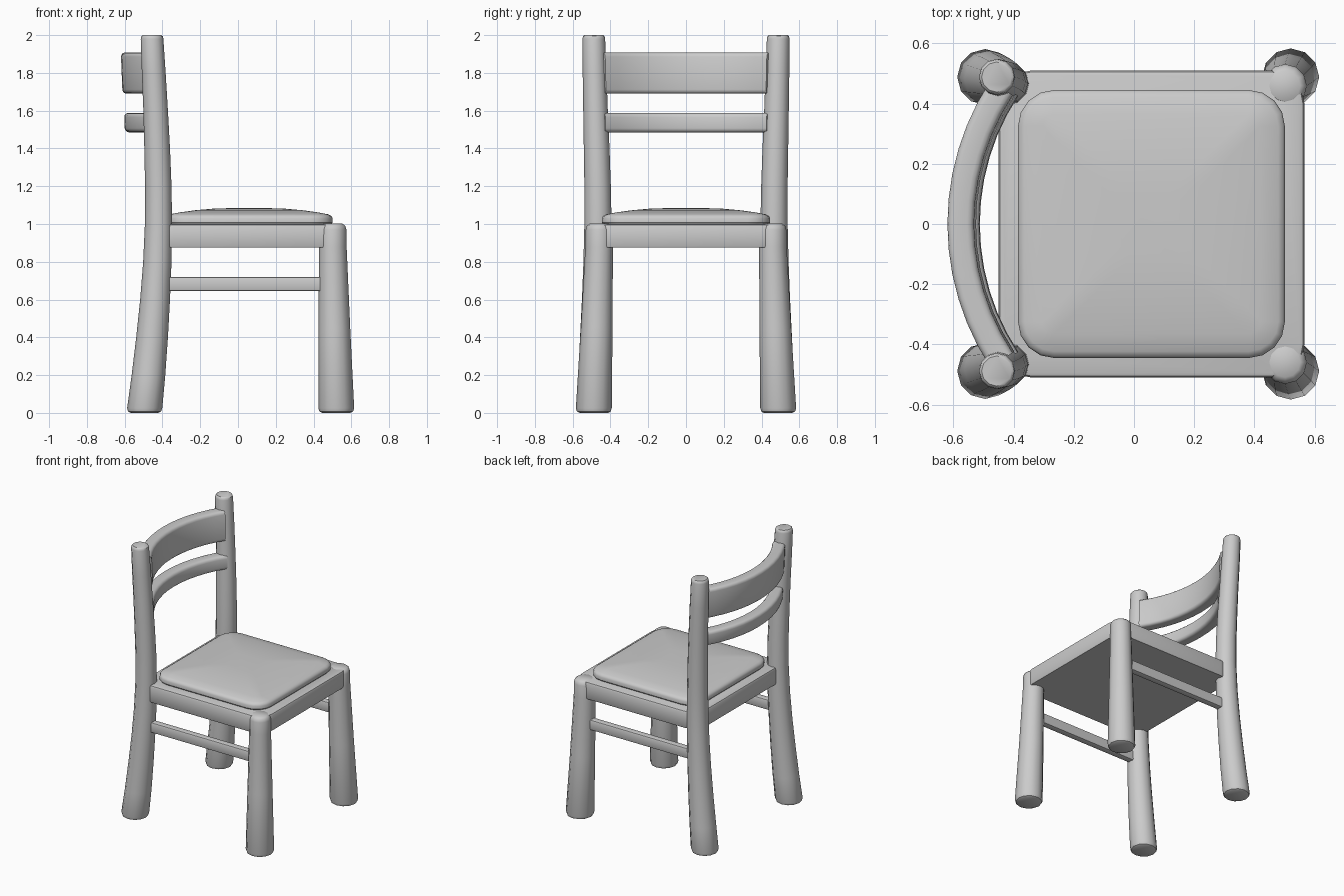
import bpy, bmesh, math
from mathutils import Vector

if "Cube" in bpy.data.objects:
    bpy.data.objects.remove(bpy.data.objects["Cube"])


def loft(name, rings, angle=35):
    """Skin a list of equal-sized closed rings and cap both ends."""
    bm = bmesh.new()
    loops = [[bm.verts.new(p) for p in ring] for ring in rings]
    n = len(loops[0])
    for a, b in zip(loops, loops[1:]):
        for i in range(n):
            j = (i + 1) % n
            bm.faces.new((a[i], a[j], b[j], b[i]))
    bm.faces.new(loops[0][::-1])
    bm.faces.new(loops[-1])
    bmesh.ops.recalc_face_normals(bm, faces=bm.faces)
    mesh = bpy.data.meshes.new(name)
    bm.to_mesh(mesh)
    bm.free()
    ob = bpy.data.objects.new(name, mesh)
    bpy.context.collection.objects.link(ob)
    bpy.ops.object.select_all(action='DESELECT')
    ob.select_set(True)
    bpy.context.view_layer.objects.active = ob
    bpy.ops.object.shade_smooth_by_angle(angle=math.radians(angle))
    return ob


def rounded_rect(hx, hy, r, steps=4):
    """2D outline of a rectangle with rounded corners."""
    pts = []
    for k, (sx, sy) in enumerate(((1, 1), (-1, 1), (-1, -1), (1, -1))):
        for s in range(steps + 1):
            a = (k + s / steps) * math.pi / 2
            pts.append((sx * (hx - r) + r * math.cos(a),
                        sy * (hy - r) + r * math.sin(a)))
    return pts


def slab(name, cx, hx, hy, r, profile):
    """Horizontal rounded slab from (inset, z) profile pairs."""
    loft(name, [[(cx + x, y, z) for x, y in
                 rounded_rect(hx - d, hy - d, max(r - d, 0.04))]
                for d, z in profile])


def leg(name, sections, side, sides=12):
    """Turned leg from (x, y, z, radius) sections."""
    rings = []
    for x, y, z, r in sections:
        rings.append([(x + r * math.cos(2 * math.pi * i / sides),
                       side * y + r * math.sin(2 * math.pi * i / sides), z)
                      for i in range(sides)])
    loft(name, rings, 40)


def back_rail(name, cx, z0, z1, tilt, thick=0.088, bevel=0.022):
    """Curved back rail bowing towards -x."""
    half, sag, n = 0.45, 0.135, 12
    radius = (half * half + sag * sag) / (2 * sag)
    amax = math.asin(half / radius)
    rings = []
    for i in range(n + 1):
        a = -amax + 2 * amax * i / n
        out = Vector((-math.cos(a), math.sin(a), 0))
        centre = Vector((cx + radius, 0, (z0 + z1) / 2)) + out * radius
        rings.append([centre + out * (u + tilt * v) + Vector((0, 0, v))
                      for u, v in rounded_rect(thick / 2, (z1 - z0) / 2, bevel, 3)])
    loft(name, rings)


# Seat frame and domed cushion
slab("seat", 0.058, 0.508, 0.51, 0.11,
     [(0.004, 0.875), (0, 0.882), (0, 0.985), (0.005, 0.996), (0.016, 1.0)])
slab("cushion", 0.058, 0.443, 0.445, 0.12,
     [(0.01, 0.995), (0, 1.008), (0, 1.03), (0.006, 1.042), (0.022, 1.051),
      (0.08, 1.062), (0.16, 1.073), (0.25, 1.081), (0.34, 1.084)])

# Legs and side stretchers, mirrored across y
back = [(-0.495, 0.488, 0, 0.073), (-0.495, 0.488, 0.007, 0.087),
        (-0.494, 0.488, 0.025, 0.093), (-0.474, 0.482, 0.2, 0.089),
        (-0.455, 0.477, 0.4, 0.084), (-0.439, 0.472, 0.6, 0.079),
        (-0.427, 0.468, 0.8, 0.075), (-0.421, 0.466, 1.0, 0.072),
        (-0.422, 0.468, 1.2, 0.070), (-0.428, 0.473, 1.4, 0.068),
        (-0.436, 0.479, 1.6, 0.065), (-0.446, 0.484, 1.8, 0.063),
        (-0.455, 0.488, 1.98, 0.060), (-0.455, 0.488, 1.994, 0.057),
        (-0.456, 0.488, 2.0, 0.050)]
front = [(0.52, 0.488, 0, 0.075), (0.52, 0.488, 0.007, 0.089),
         (0.52, 0.488, 0.025, 0.095), (0.51, 0.473, 0.45, 0.084),
         (0.502, 0.46, 0.88, 0.073), (0.502, 0.459, 0.97, 0.072),
         (0.502, 0.459, 0.99, 0.066), (0.502, 0.459, 1.002, 0.05)]
for label, s in (("right", -1), ("left", 1)):
    leg(label + "_back_leg", back, s)
    leg(label + "_front_leg", front, s)
    loft(label + "_stretcher",
         [[(x, s * 0.468 + u, 0.682 + v) for u, v in rounded_rect(0.025, 0.038, 0.01, 2)]
          for x in (-0.43, 0.5)])

# Curved back rails
back_rail("upper_back_rail", -0.572, 1.69, 1.908, 0.04)
back_rail("lower_back_rail", -0.557, 1.485, 1.588, 0.04)
